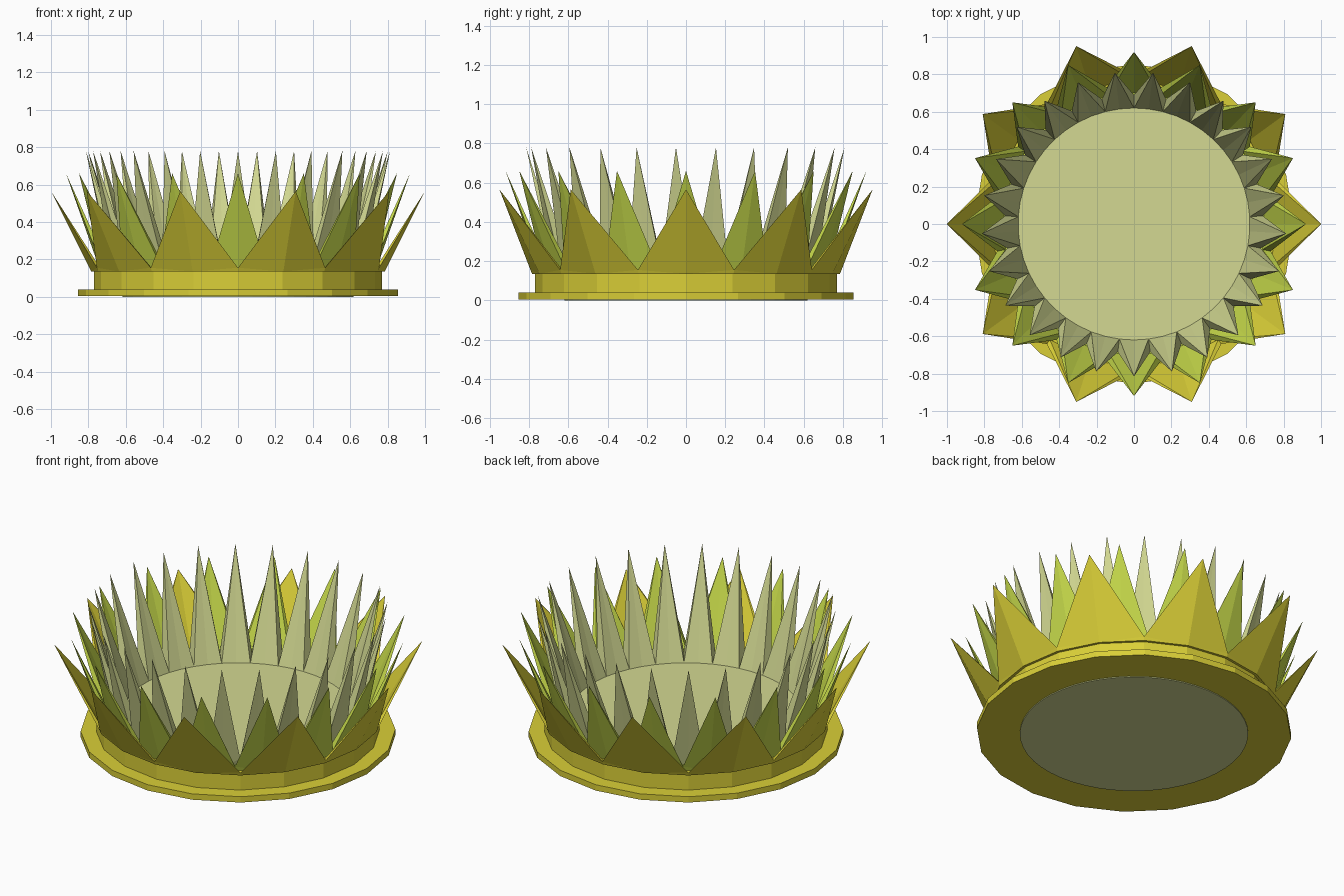
import bpy, bmesh, math

if "Cube" in bpy.data.objects:
    bpy.data.objects.remove(bpy.data.objects["Cube"])


def material(name, rgb):
    m = bpy.data.materials.new(name)
    lin = [((c / 255 + 0.055) / 1.055) ** 2.4 for c in rgb]
    m.diffuse_color = (*lin, 1)
    m.use_nodes = True
    m.node_tree.nodes["Principled BSDF"].inputs["Base Color"].default_value = m.diffuse_color
    return m


def spiked_ring(name, mat, teeth, phase, wall, valley, inner, tip):
    """Lathed wall of 2*teeth sides, crowned by folded spikes around a floor.
    wall: (radius, z) rings upwards; valley / inner / tip: (radius, z)."""
    bm = bmesh.new()
    n = teeth * 2

    def vert(i, rz):
        a = math.radians(phase) + math.tau * i / n
        return bm.verts.new((rz[0] * math.cos(a), rz[0] * math.sin(a), rz[1]))

    # lower wall
    rings = [[vert(i, rz) for i in range(n)] for rz in wall]
    bm.faces.new(rings[0])
    for a, b in zip(rings, rings[1:]):
        for i in range(n):
            j = (i + 1) % n
            bm.faces.new((a[i], a[j], b[j], b[i]))
    base = rings[-1]

    # floor inside the spikes
    floor = [vert(i, inner) for i in range(n)]
    bm.faces.new(floor)

    # spikes on even corners, valleys on odd corners
    tops = [vert(i, tip if i % 2 == 0 else valley) for i in range(n)]
    for c in range(0, n, 2):
        for v in ((c + 1) % n, (c - 1) % n):
            bm.faces.new((base[c], base[v], tops[v]))
            bm.faces.new((base[c], tops[v], tops[c]))
            bm.faces.new((tops[v], floor[v], tops[c]))
            bm.faces.new((floor[c], tops[c], floor[v]))

    bmesh.ops.recalc_face_normals(bm, faces=bm.faces[:])
    me = bpy.data.meshes.new(name)
    bm.to_mesh(me)
    bm.free()
    me.materials.append(mat)
    ob = bpy.data.objects.new(name, me)
    bpy.context.collection.objects.link(ob)
    return ob


yellow = material("yellow", (218, 207, 55))
green = material("leaf green", (198, 217, 74))
pale = material("pale green", (211, 217, 146))

# outer ring with foot flange and ten broad points
spiked_ring("outer_ring", yellow, 10, 0,
            [(0.855, 0.005), (0.855, 0.04), (0.77, 0.04), (0.77, 0.135), (0.785, 0.135)],
            (0.793, 0.155), (0.765, 0.14), (1.0, 0.565))

# middle ring with sixteen points
spiked_ring("middle_ring", green, 16, 0,
            [(0.70, 0.05), (0.735, 0.135)],
            (0.745, 0.17), (0.70, 0.148), (0.92, 0.66))

# inner cup with twenty-five thin points
spiked_ring("inner_cup", pale, 25, -90,
            [(0.62, 0.0), (0.62, 0.1), (0.67, 0.135)],
            (0.69, 0.19), (0.62, 0.155), (0.815, 0.78))
